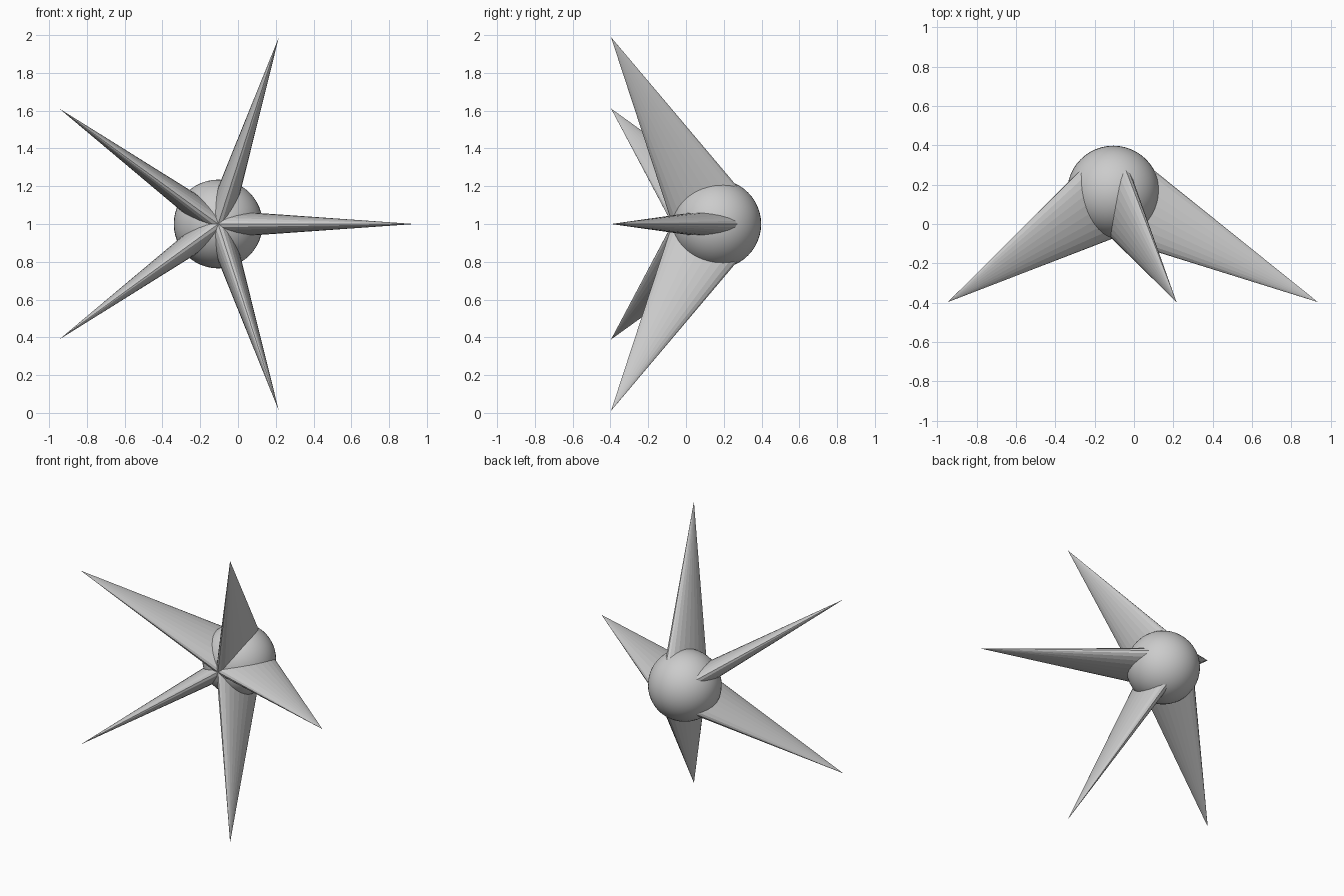
import bpy, bmesh, math
from mathutils import Vector

if "Cube" in bpy.data.objects:
    bpy.data.objects.remove(bpy.data.objects["Cube"])

CENTRE = Vector((-0.105, 0.163, 1.0))
RADIUS = 0.235
SIDES = 24

# Round core
bpy.ops.mesh.primitive_uv_sphere_add(segments=48, ring_count=24, radius=RADIUS, location=CENTRE)
core = bpy.context.object
core.name = "core_ball"
bpy.ops.object.shade_smooth_by_angle(angle=math.radians(30))


def spike(index, angle):
    """Flattened cone, its elliptical base a chord of the ball, leaning forward."""
    out = Vector((math.cos(angle), 0, math.sin(angle)))
    side = Vector((-math.sin(angle), 0, math.cos(angle)))

    def at(r, y):
        return Vector((CENTRE.x, y, CENTRE.z)) + out * r

    front, back, tip = at(0.0, -0.073), at(0.208, 0.272), at(1.04, -0.397)
    mid, half = (front + back) / 2, (back - front) / 2
    bm = bmesh.new()
    ring = []
    for i in range(SIDES):
        a = math.tau * i / SIDES
        ring.append(bm.verts.new(mid + half * math.cos(a) + side * 0.066 * math.sin(a)))
    apex = bm.verts.new(tip)
    bm.faces.new(ring)
    for i in range(SIDES):
        bm.faces.new((ring[i], ring[(i + 1) % SIDES], apex))
    bmesh.ops.recalc_face_normals(bm, faces=bm.faces)
    mesh = bpy.data.meshes.new(f"spike_{index}")
    bm.to_mesh(mesh)
    bm.free()
    bpy.context.collection.objects.link(bpy.data.objects.new(f"spike_{index}", mesh))


# Five spikes around the ball
for k in range(5):
    spike(k + 1, math.tau * k / 5)
